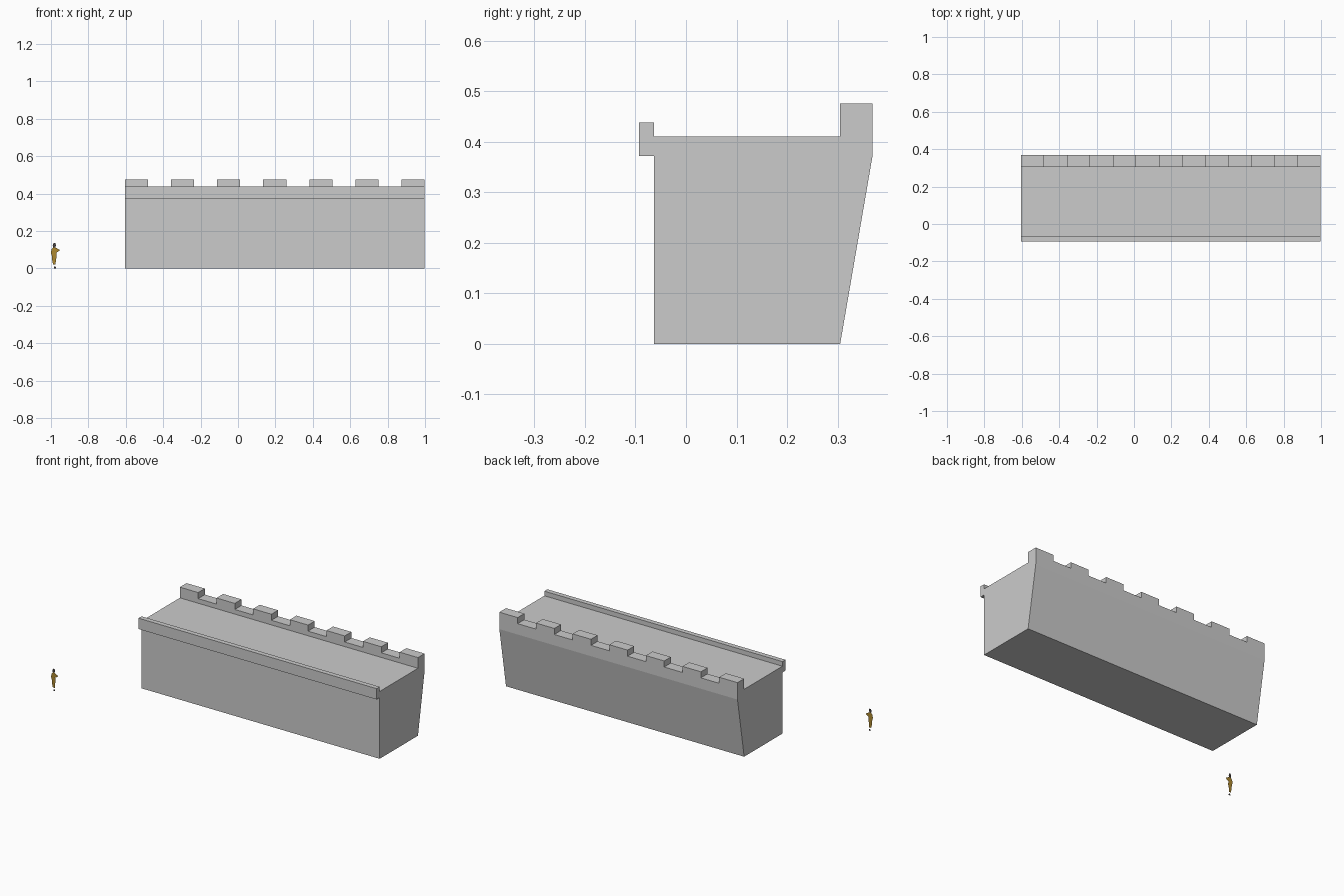
import bpy, bmesh
from mathutils import Vector

if "Cube" in bpy.data.objects:
    bpy.data.objects.remove(bpy.data.objects["Cube"])

X0, X1 = -0.605, 0.998
MERLONS = 7
STEP = (X1 - X0) / (2 * MERLONS - 1)
DECK, SILL, TOP = 0.41, 0.438, 0.475
BACK_IN, BACK_OUT = 0.305, 0.369


def finish(name, bm):
    mesh = bpy.data.meshes.new(name)
    bm.to_mesh(mesh)
    bm.free()
    obj = bpy.data.objects.new(name, mesh)
    bpy.context.collection.objects.link(obj)
    return obj


def extrude(name, points, direction):
    """Close a planar profile and sweep it into a solid."""
    bm = bmesh.new()
    face = bm.faces.new([bm.verts.new(p) for p in points])
    new = bmesh.ops.extrude_face_region(bm, geom=[face], use_keep_orig=True)["geom"]
    bmesh.ops.translate(bm, vec=Vector(direction),
                        verts=[v for v in new if isinstance(v, bmesh.types.BMVert)])
    bmesh.ops.recalc_face_normals(bm, faces=bm.faces)
    return finish(name, bm)


# Wall body: cross-section with front lip, walkway and leaning outer face
section = [(-0.063, 0), (-0.063, 0.372), (-0.0925, 0.372), (-0.0925, 0.438),
           (-0.063, 0.438), (-0.063, DECK), (BACK_IN, DECK)]
outer = [(BACK_OUT, 0.372), (BACK_IN, 0)]

# Crenellated parapet: stepped outline along the wall, rising from the walkway
outline = [(X1, DECK), (X0, DECK)]
for i in range(2 * MERLONS - 1):
    z = SILL if i % 2 else TOP
    outline += [(X0 + i * STEP, z), (X0 + (i + 1) * STEP, z)]

extrude("wall_body", [(X0, y, z) for y, z in section + [(BACK_OUT, DECK)] + outer],
        (X1 - X0, 0, 0))
extrude("crenellated_parapet", [(x, BACK_IN, z) for x, z in outline],
        (0, BACK_OUT - BACK_IN, 0))


# Flat scale figure standing in front of the wall
def material(name, rgb):
    mat = bpy.data.materials.new(name)
    mat.diffuse_color = (*rgb, 1)
    mat.use_nodes = True
    mat.node_tree.nodes["Principled BSDF"].inputs["Base Color"].default_value = mat.diffuse_color
    return mat


tan = material("tan_cloth", (0.42, 0.25, 0.03))
dark = material("dark_hair_and_shoes", (0.06, 0.05, 0.05))


def cutout(name, points, mat):
    bm = bmesh.new()
    bm.faces.new([bm.verts.new((x, -0.369, z)) for x, z in points])
    finish(name, bm).data.materials.append(mat)


cutout("figure_head", [(-0.988, 0.111), (-0.977, 0.111), (-0.973, 0.122),
                       (-0.976, 0.135), (-0.986, 0.135), (-0.991, 0.124)], dark)
cutout("figure_torso", [(-0.995, 0.066), (-0.969, 0.066), (-0.972, 0.083),
                        (-0.954, 0.095), (-0.955, 0.1), (-0.97, 0.108),
                        (-0.977, 0.111), (-0.988, 0.111), (-0.997, 0.102),
                        (-1.0, 0.083)], tan)
cutout("figure_legs", [(-0.988, 0.02), (-0.975, 0.02), (-0.974, 0.042),
                       (-0.969, 0.066), (-0.995, 0.066), (-0.993, 0.04)], tan)
cutout("figure_shoes", [(-0.985, 0.0), (-0.972, 0.0), (-0.975, 0.01),
                        (-0.983, 0.01)], dark)
